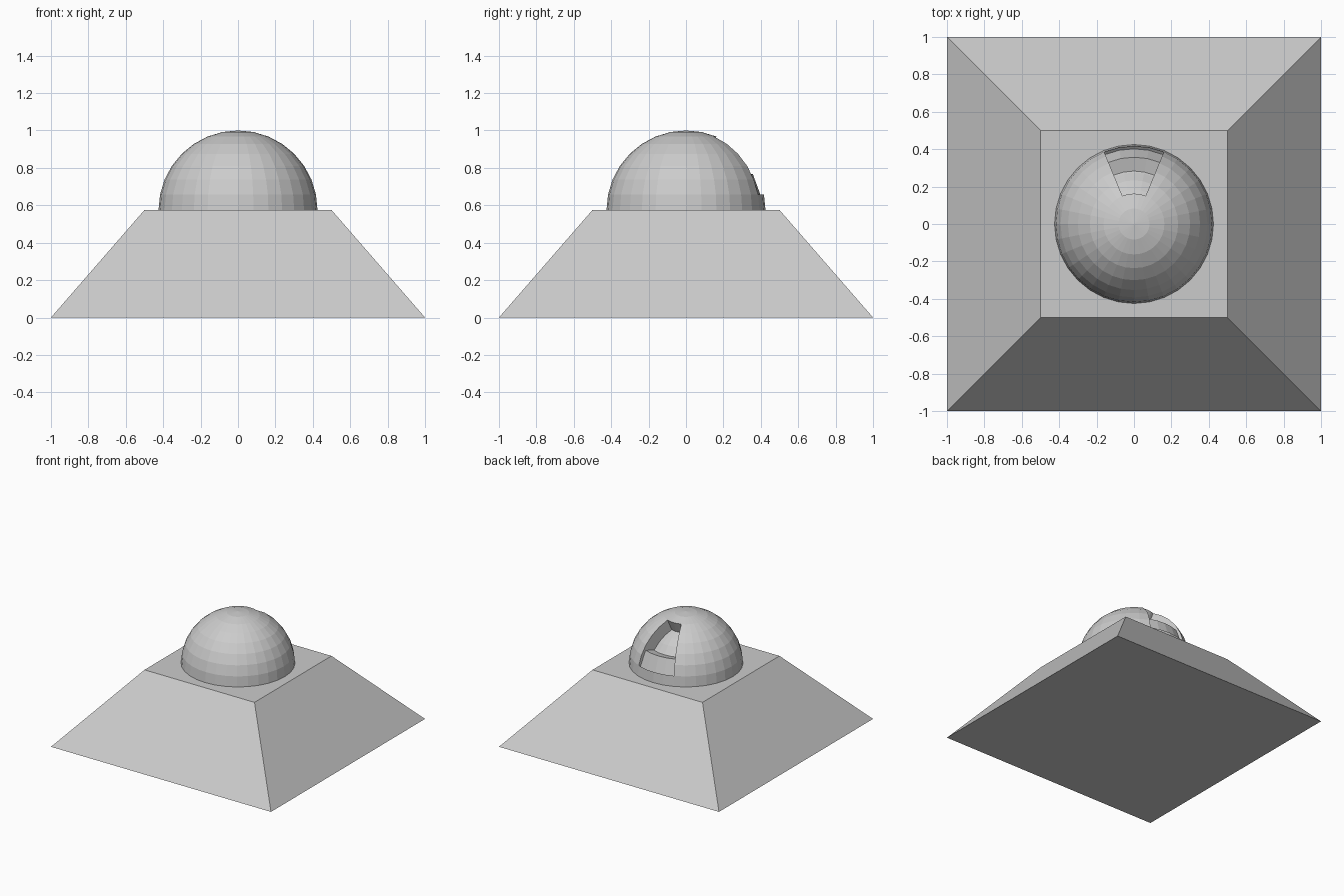
import bpy, bmesh
from math import sin, cos, radians

if "Cube" in bpy.data.objects:
    bpy.data.objects.remove(bpy.data.objects["Cube"])

CZ, R = 0.575, 0.425      # dome centre height and radius
STEP = 11.25              # degrees per facet, both ways


def finish(name, bm):
    bmesh.ops.remove_doubles(bm, verts=bm.verts, dist=1e-5)
    bmesh.ops.recalc_face_normals(bm, faces=bm.faces)
    mesh = bpy.data.meshes.new(name)
    bm.to_mesh(mesh)
    bm.free()
    obj = bpy.data.objects.new(name, mesh)
    bpy.context.collection.objects.link(obj)
    return obj


# Sloping square plinth
bm = bmesh.new()
bmesh.ops.create_cube(bm, size=2)
for v in bm.verts:
    top = v.co.z > 0
    s = 0.5 if top else 1.0
    v.co = (v.co.x * s, v.co.y * s, CZ if top else 0)
finish("sloped_base", bm)

# Faceted dome with a stepped opening at the back
bm = bmesh.new()


def polar(ring, radius=R):
    a = radians(ring * STEP)
    return radius * sin(a), CZ + radius * cos(a)


def point(seg, rz):
    # segment 0 points to the back (+y)
    a = radians(seg * STEP)
    return bm.verts.new((rz[0] * sin(a), rz[0] * cos(a), rz[1]))


def strip(profile, segs, skip=lambda seg, k: False):
    for seg in segs:
        for k in range(len(profile) - 1):
            if skip(seg, k):
                continue
            a, b = profile[k], profile[k + 1]
            quad = [point(seg, a), point(seg, b), point(seg + 1, b)]
            if a[0] > 1e-6:
                quad.append(point(seg + 1, a))
            bm.faces.new(quad)


# Outer shell, leaving out four segments by five rings
outer = [polar(i) for i in range(9)]
strip(outer, range(-16, 16), lambda s, k: -2 <= s < 2 and 2 <= k < 7)

# Recess floor: deep upper panel, ledge, shallow lower panel
recess = [outer[2]] + [polar(k, 0.33) for k in (2, 3, 4, 5)]
recess += [(0.283, 0.75), (0.357, 0.768), (0.402, 0.645), outer[7]]
strip(recess, range(-2, 2))

# Side cheeks of the recess
for seg in (-2, 2):
    loop = outer[2:8] + recess[-2:0:-1]
    bm.faces.new([point(seg, p) for p in loop])

finish("dome", bm)
